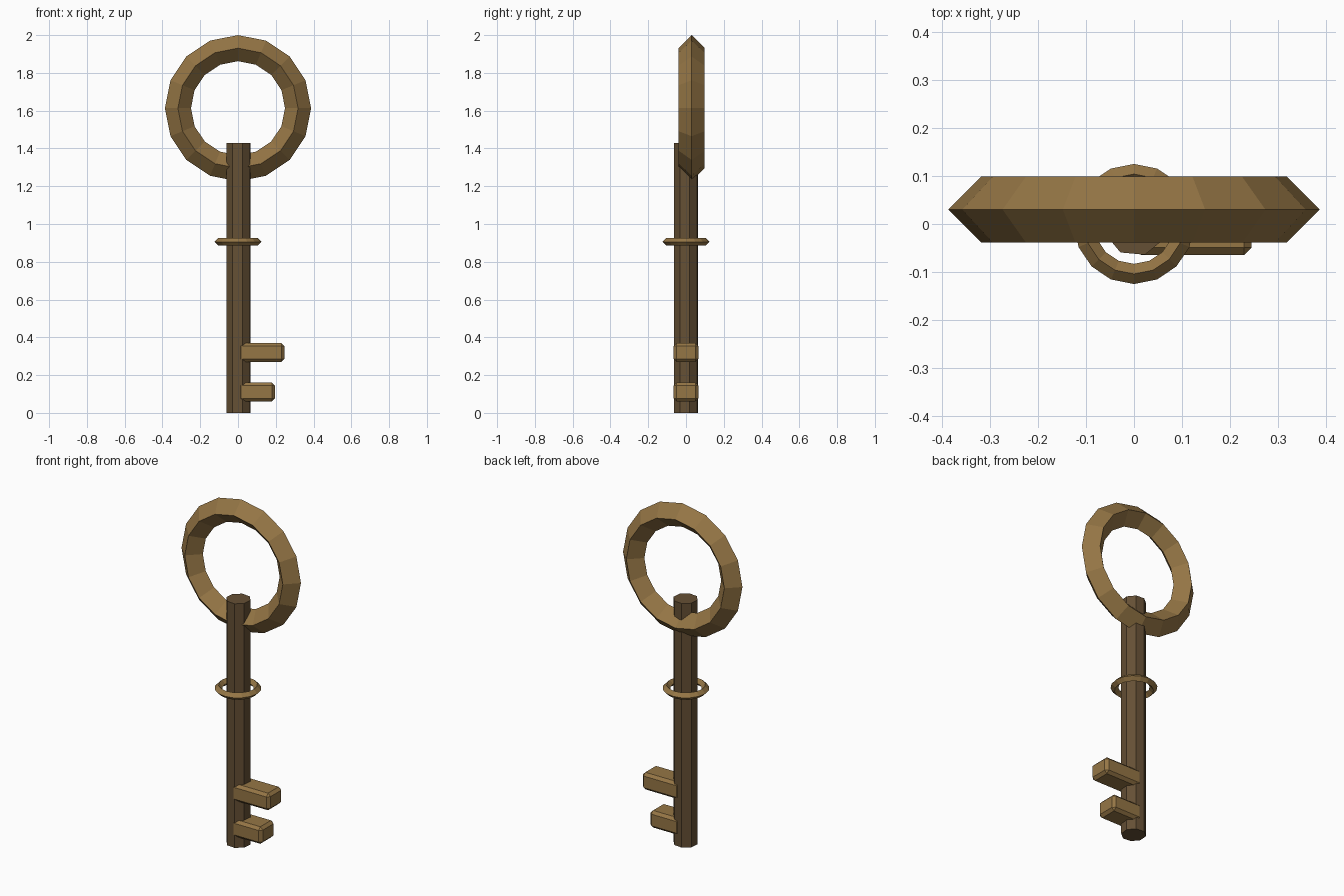
import bpy, bmesh, math
from mathutils import Matrix, Vector

cube = bpy.data.objects.get("Cube")
if cube:
    bpy.data.objects.remove(cube, do_unlink=True)


def material(name, rgb):
    m = bpy.data.materials.new(name)
    m.use_nodes = True
    color = (*rgb, 1)
    m.diffuse_color = color
    m.node_tree.nodes["Principled BSDF"].inputs["Base Color"].default_value = color
    return m


brass = material("aged brass", (0.30, 0.18, 0.06))
bronze = material("dark bronze", (0.13, 0.08, 0.035))


def finish(name, bm, mat):
    bmesh.ops.recalc_face_normals(bm, faces=bm.faces)
    mesh = bpy.data.meshes.new(name)
    bm.to_mesh(mesh)
    bm.free()
    mesh.materials.append(mat)
    obj = bpy.data.objects.new(name, mesh)
    bpy.context.collection.objects.link(obj)
    return obj


def ring(name, major, minor, matrix, mat, segments=16):
    """Ring with a diamond cross-section, spun about the local z axis."""
    bm = bmesh.new()
    section = [(major + minor, 0), (major, minor), (major - minor, 0), (major, -minor)]
    verts = [bm.verts.new((r, 0, z)) for r, z in section]
    edges = [bm.edges.new((verts[i], verts[(i + 1) % 4])) for i in range(4)]
    bmesh.ops.spin(bm, geom=verts + edges, axis=(0, 0, 1), cent=(0, 0, 0),
                   angle=math.tau, steps=segments, use_duplicate=False)
    bmesh.ops.remove_doubles(bm, verts=bm.verts, dist=0.0005)
    bm.transform(matrix)
    return finish(name, bm, mat)


# Bow and collar
ring("bow_ring", 0.318, 0.069,
     Matrix.Translation((0, 0.03, 1.613)) @ Matrix.Rotation(math.pi / 2, 4, 'X'), brass)
ring("collar", 0.104, 0.021, Matrix.Translation((0, 0, 0.906)), brass)

# Faceted shaft
bm = bmesh.new()
bmesh.ops.create_cone(bm, cap_ends=True, segments=8, radius1=0.067, radius2=0.067, depth=1.43,
                      matrix=Matrix.Translation((0.003, 0, 0.715)) @ Matrix.Rotation(0.3, 4, 'Z'))
finish("shaft", bm, bronze)

# Chamfered teeth
for name, length, z in (("upper_tooth", 0.245, 0.32), ("lower_tooth", 0.195, 0.11)):
    bm = bmesh.new()
    bmesh.ops.create_cube(bm, size=1, matrix=Matrix.Translation((length / 2, 0, z))
                          @ Matrix.Diagonal((length, 0.13, 0.1, 1)))
    bmesh.ops.bevel(bm, geom=bm.edges[:], offset=0.016, segments=1, affect='EDGES')
    finish(name, bm, brass)
